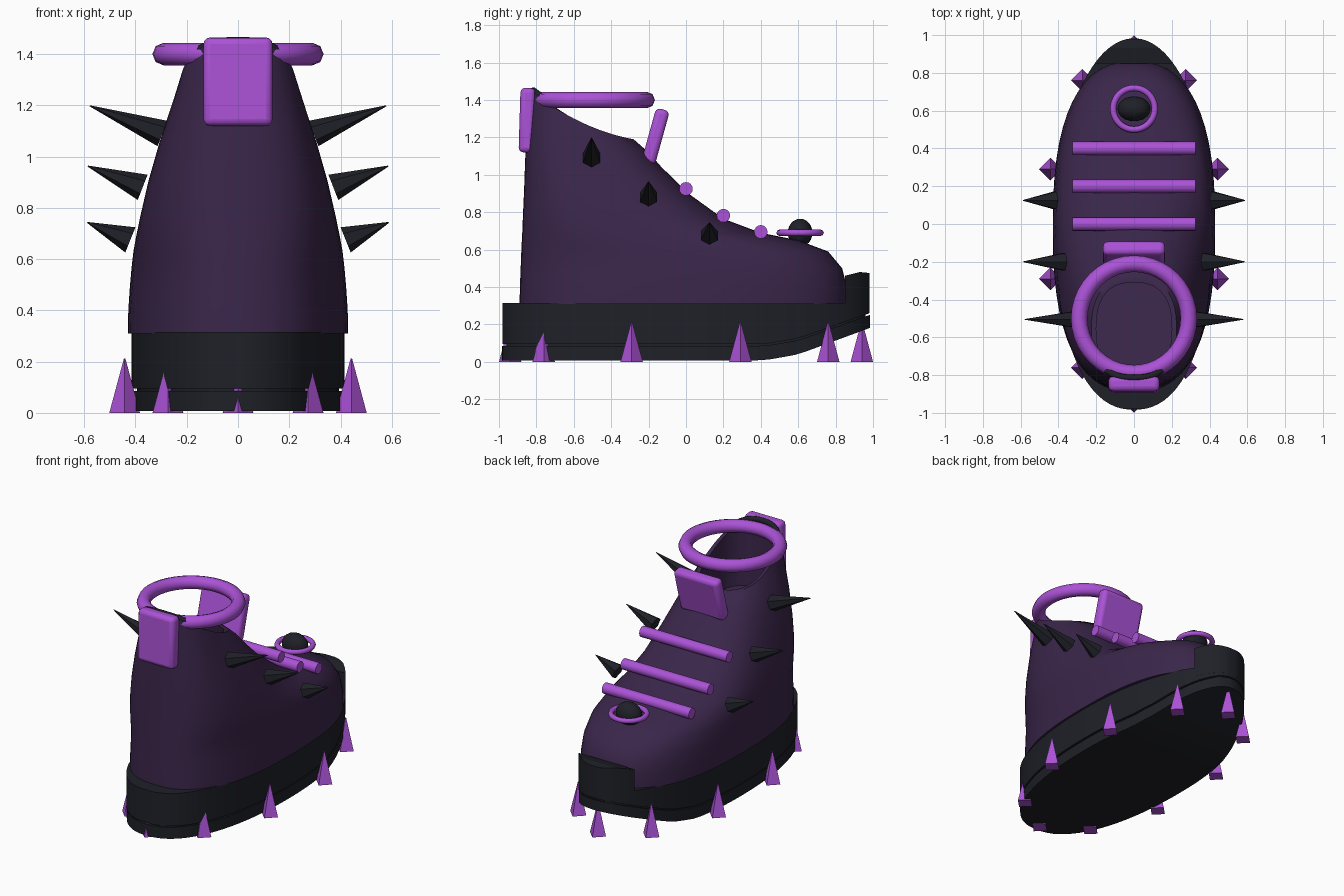
import bpy, math
from mathutils import Vector

if "Cube" in bpy.data.objects:
    bpy.data.objects.remove(bpy.data.objects["Cube"])

def mat(name, c):
    m = bpy.data.materials.new(name)
    m.diffuse_color = (*c, 1)
    m.use_nodes = True
    m.node_tree.nodes["Principled BSDF"].inputs["Base Color"].default_value = m.diffuse_color
    return m

DARK = mat("dark_purple", (0.042, 0.019, 0.068))
BLACK = mat("charcoal", (0.014, 0.015, 0.021))
BRIGHT = mat("bright_purple", (0.41, 0.085, 0.68))

def finish(ob, name, m, smooth=0):
    ob.name = name
    ob.data.materials.append(m)
    if smooth:
        bpy.ops.object.select_all(action='DESELECT')
        ob.select_set(True)
        bpy.context.view_layer.objects.active = ob
        bpy.ops.object.shade_smooth_by_angle(angle=math.radians(smooth))
    return ob

def mesh(name, verts, faces, m, smooth=0):
    me = bpy.data.meshes.new(name)
    me.from_pydata(verts, [], faces)
    me.update()
    ob = bpy.data.objects.new(name, me)
    bpy.context.collection.objects.link(ob)
    bpy.context.view_layer.objects.active = ob
    ob.select_set(True)
    bpy.ops.object.mode_set(mode='EDIT')
    bpy.ops.mesh.select_all(action='SELECT')
    bpy.ops.mesh.normals_make_consistent(inside=False)
    bpy.ops.object.mode_set(mode='OBJECT')
    return finish(ob, name, m, smooth)

def lerp(pts, y):
    if y <= pts[0][0]:
        return pts[0][1]
    for (a, b), (c, d) in zip(pts, pts[1:]):
        if y <= c:
            return b + (d - b) * (y - a) / (c - a)
    return pts[-1][1]

# Boot upper: lofted sections (back y, back z, front y, front z, half width, sag)
N = 56
SECT = [(-.89, .31, .86, .31, .43, 0), (-.888, .40, .86, .40, .428, 0),
        (-.885, .48, .835, .50, .422, 0), (-.882, .55, .76, .59, .415, 0),
        (-.88, .61, .60, .65, .408, 0), (-.876, .68, .40, .69, .398, 0),
        (-.872, .78, .20, .765, .38, 0), (-.866, .91, .02, .895, .35, 0),
        (-.86, 1.08, -.13, 1.04, .305, 0), (-.85, 1.25, -.20, 1.12, .265, .01),
        (-.835, 1.45, -.28, 1.19, .225, .04),
        # inner lip and cavity
        (-.80, 1.44, -.31, 1.19, .20, .04), (-.79, 1.0, -.27, .93, .22, 0)]

def ring(s):
    yb, zb, yf, zf, w, sag = s
    out = []
    for i in range(N):
        t = 2 * math.pi * i / N
        c, q = math.cos(t), math.sin(t)
        u = math.copysign(abs(c) ** .8, c)
        x = w * math.copysign(abs(q) ** .8, q)
        k = (u + 1) / 2
        out.append((x, yb + (yf - yb) * k, zb + (zf - zb) * k - sag * (1 - u * u)))
    return out

verts = [p for s in SECT for p in ring(s)]
faces = [(a * N + i, a * N + (i + 1) % N, (a + 1) * N + (i + 1) % N, (a + 1) * N + i)
         for a in range(len(SECT) - 1) for i in range(N)]
faces += [tuple(range(N))[::-1], tuple(range((len(SECT) - 1) * N, len(SECT) * N))]
mesh("boot_upper", verts, faces, DARK, 50)

# Black piping over the heel end of the opening
rim = [p for p in ring(SECT[10]) if p[2] > 1.385]
cu = bpy.data.curves.new("heel_piping", 'CURVE')
cu.dimensions = '3D'
cu.bevel_depth = .018
cu.bevel_resolution = 2
cu.use_fill_caps = True
sp = cu.splines.new('POLY')
sp.points.add(len(rim) - 1)
for pt, p in zip(sp.points, rim):
    pt.co = (p[0], p[1] + .02, p[2], 1)
ob = bpy.data.objects.new("heel_piping", cu)
bpy.context.collection.objects.link(ob)
cu.materials.append(BLACK)

# Sole layers: strips across x following bottom and top lines
def layer(name, y0, y1, low, high, wide, m, inset=0):
    vs, fs, n = [], [], 40
    for i in range(n + 1):
        y = (y0 + y1) / 2 - (y1 - y0) / 2 * math.cos(math.pi * i / n)
        e = 2.0 if y > 0 else 2.3
        w = max(.012, wide * max(0, 1 - abs(y / .983) ** e) ** (1 / e) - inset)
        b, t = lerp(low, y), lerp(high, y)
        vs += [(-w, y, b), (w, y, b), (w, y, t), (-w, y, t)]
    for i in range(n):
        for k in range(4):
            fs.append((4 * i + k, 4 * i + (k + 1) % 4, 4 * i + 4 + (k + 1) % 4, 4 * i + 4 + k))
    fs += [(3, 2, 1, 0), tuple(4 * n + k for k in range(4))]
    mesh(name, vs, fs, m, 35)

layer("midsole", -.98, .98, [(.42, .095), (.6, .125), (.98, .26)], [(0, .315)], .415, BLACK)
layer("outsole", -.983, .983, [(.42, .008), (.6, .04), (.98, .18)],
      [(.42, .085), (.6, .115), (.98, .25)], .41, BLACK)
layer("sole_core", -.96, .96, [(.42, .05), (.6, .08), (.98, .22)],
      [(.42, .15), (.6, .18), (.98, .29)], .41, BLACK, .015)
layer("toe_cap", .85, .98, [(.85, .25), (.98, .28)], [(.85, .46), (.93, .48), (.98, .475)], .415, BLACK)

def spike(name, base, tip, r, sides, m):
    base, tip = Vector(base), Vector(tip)
    d = tip - base
    bpy.ops.mesh.primitive_cone_add(vertices=sides, radius1=r, radius2=r * .04, depth=d.length,
                                    location=(base + tip) / 2,
                                    rotation=d.to_track_quat('Z', 'Y').to_euler())
    finish(bpy.context.object, name, m)

# Ten upright spikes around the sole
for i in range(10):
    a = math.radians(18 + 36 * i)
    x, y = .465 * math.cos(a), .94 * math.sin(a)
    bpy.ops.mesh.primitive_cone_add(vertices=4, radius1=.06, radius2=.003, depth=.212,
                                    location=(x, y, .106))
    finish(bpy.context.object, f"sole_spike_{i}", BRIGHT)

# Side spikes, three per side
for s in (-1, 1):
    for y, bx, bz, tx, tz in ((-.505, .295, 1.09, .578, 1.198), (-.2, .372, .88, .586, .963),
                              (.125, .42, .675, .588, .743)):
        spike("side_spike", (s * bx, y, bz), (s * tx, y, tz), .053, 6, BLACK)

# Lace bars
for y, z in ((0, .925), (.2, .782), (.4, .695)):
    bpy.ops.mesh.primitive_cylinder_add(vertices=16, radius=.036, depth=.65,
                                        location=(0, y, z), rotation=(0, math.pi / 2, 0))
    finish(bpy.context.object, "lace_bar", BRIGHT, 40)

# Tongue plate and heel pull tab
def plate(name, loc, size, tilt):
    bpy.ops.mesh.primitive_cube_add(size=1, location=loc, rotation=(tilt, 0, 0))
    ob = bpy.context.object
    ob.scale = size
    bpy.ops.object.transform_apply(location=False, rotation=False, scale=True)
    b = ob.modifiers.new("bevel", 'BEVEL')
    b.width = .026
    b.segments = 3
    finish(ob, name, BRIGHT, 40)

plate("tongue_plate", (0, -.163, 1.205), (.33, .075, .30), -.27)
plate("pull_tab", (0, -.85, 1.292), (.27, .08, .345), -.03)

# Ankle ring and toe stud ring
for name, loc, R, r in (("ankle_ring", (0, -.5, 1.4), .29, .044),
                        ("stud_ring", (0, .61, .69), .11, .017)):
    bpy.ops.mesh.primitive_torus_add(location=loc, major_radius=R, minor_radius=r,
                                     major_segments=40, minor_segments=8)
    finish(bpy.context.object, name, BRIGHT, 60)

# Toe stud
bpy.ops.mesh.primitive_uv_sphere_add(segments=20, ring_count=12, radius=1, location=(0, .61, .69))
stud = bpy.context.object
stud.scale = (.088, .066, .075)
finish(stud, "toe_stud", BLACK, 60)
